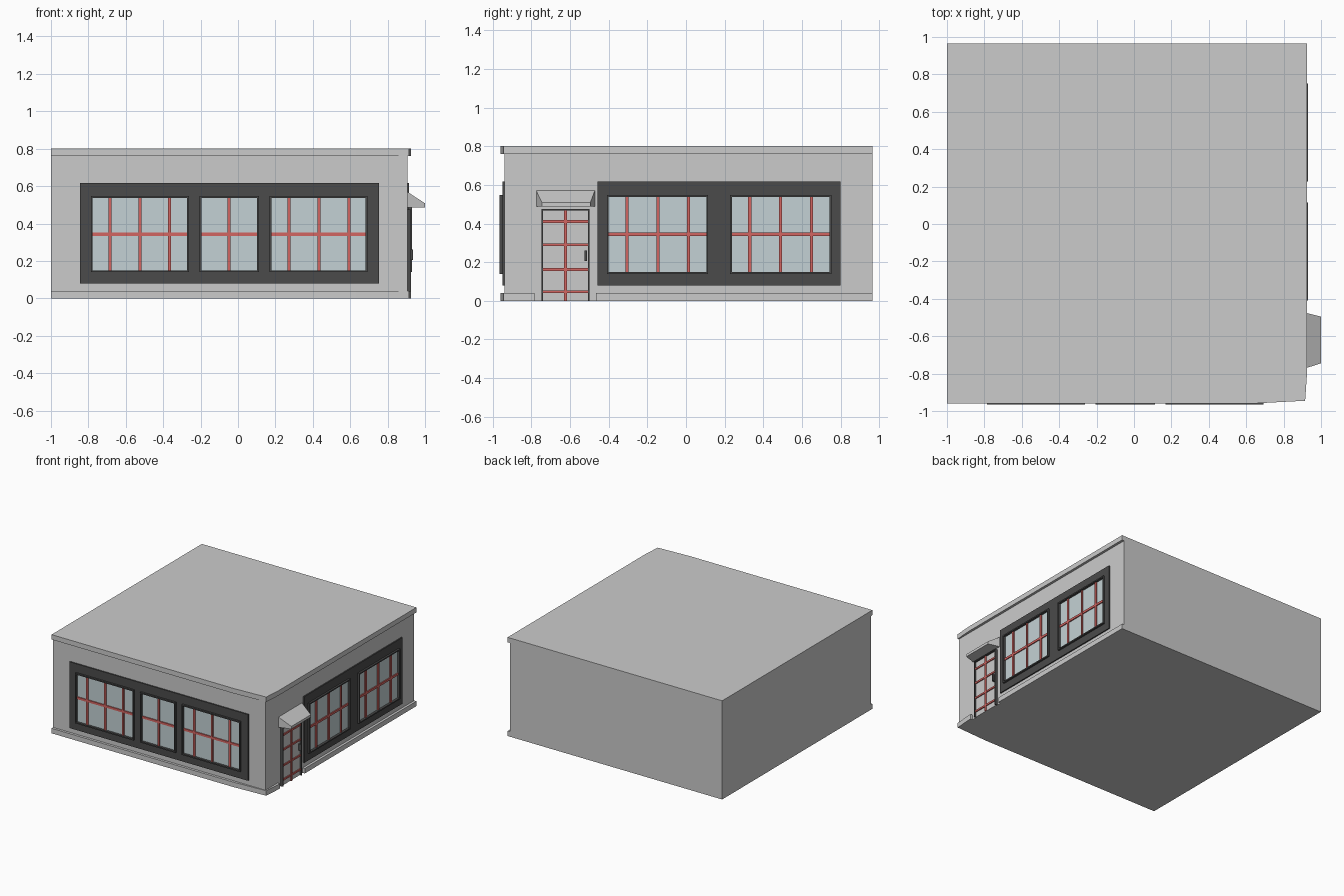
import bpy, bmesh
from mathutils import Vector

if "Cube" in bpy.data.objects:
    bpy.data.objects.remove(bpy.data.objects["Cube"])


def material(name, color):
    m = bpy.data.materials.new(name)
    m.diffuse_color = color
    m.use_nodes = True
    m.node_tree.nodes["Principled BSDF"].inputs["Base Color"].default_value = m.diffuse_color
    return m


DARK = material("dark_frame", (0.07, 0.07, 0.07, 1))
GLASS = material("window_glass", (0.55, 0.64, 0.66, 1))
RED = material("red_bars", (0.65, 0.13, 0.12, 1))


# Wall mapping: u runs along the wall, v is up, d is distance out from the wall
def front(u, v, d):
    return Vector((u, -0.94 - d, v))


def right(u, v, d):
    return Vector((0.905 + d, u, v))


def finish(name, bm, mat=None):
    bmesh.ops.remove_doubles(bm, verts=bm.verts, dist=1e-5)
    bmesh.ops.recalc_face_normals(bm, faces=bm.faces)
    me = bpy.data.meshes.new(name)
    bm.to_mesh(me)
    bm.free()
    ob = bpy.data.objects.new(name, me)
    bpy.context.collection.objects.link(ob)
    if mat:
        me.materials.append(mat)
    return ob


def panel(name, wall, rect, d0, d1, mat=None, holes=()):
    """Flat slab on a wall, rect = (u0, u1, v0, v1), with rectangular openings."""
    rects = [rect, *holes]
    us = sorted({r[i] for r in rects for i in (0, 1)})
    vs = sorted({r[i] for r in rects for i in (2, 3)})
    bm = bmesh.new()
    for a, b in zip(us, us[1:]):
        for c, e in zip(vs, vs[1:]):
            u, v = (a + b) / 2, (c + e) / 2
            if any(h[0] < u < h[1] and h[2] < v < h[3] for h in holes):
                continue
            bm.faces.new([bm.verts.new(wall(x, z, d0)) for x, z in ((a, c), (b, c), (b, e), (a, e))])
    bmesh.ops.remove_doubles(bm, verts=bm.verts, dist=1e-5)
    ext = bmesh.ops.extrude_face_region(bm, geom=bm.faces[:], use_keep_orig=True)
    shift = wall(0, 0, d1) - wall(0, 0, d0)
    bmesh.ops.translate(bm, vec=shift, verts=[g for g in ext["geom"] if isinstance(g, bmesh.types.BMVert)])
    return finish(name, bm, mat)


def inset(r, t):
    return (r[0] + t, r[1] - t, r[2] + t, r[3] - t)


# Building shell: plinth, wall and roof trim as stacked outlines
# The trim only steps out on the front and right, and the plinth stops at the door
wall_line = [(-1, .965), (-1, -.94), (.63, -.94), (.905, -.94), (.905, -.80), (.905, -.785),
             (.905, -.785), (.905, -.465), (.905, -.465), (.905, .965)]
roof_line = [(-1, .965), (-1, -.96), (.63, -.96), (.915, -.945), (.925, -.80), (.925, -.785),
             (.925, -.785), (.925, -.465), (.925, -.465), (.925, .965)]
base_line = [w if i in (6, 7) else r for i, (r, w) in enumerate(zip(roof_line, wall_line))]
bm = bmesh.new()
rings = []
for line, z in ((base_line, 0), (base_line, .04), (wall_line, .04),
                (wall_line, .76), (roof_line, .76), (roof_line, .8)):
    rings.append([bm.verts.new((x, y, z)) for x, y in line])
for lo, hi in zip(rings, rings[1:]):
    for i in range(len(lo)):
        j = (i + 1) % len(lo)
        bm.faces.new((lo[i], lo[j], hi[j], hi[i]))
bm.faces.new(rings[0][::-1])
bm.faces.new(rings[-1])
finish("building_shell", bm)


# Shop windows: dark surround, raised rim, glass and red glazing bars
def shop_window(name, wall, outer, v0, v1, panes):
    holes = [(a, b, v0, v1) for a, b, _ in panes]
    panel(name + "_surround", wall, outer, 0, .01, DARK, holes)
    for i, (hole, (a, b, bars)) in enumerate(zip(holes, panes), 1):
        inner = inset(hole, .01)
        panel(f"{name}_rim_{i}", wall, hole, 0, .025, DARK, [inner])
        panel(f"{name}_glass_{i}", wall, inner, 0, .006, GLASS)
        mid = (v0 + v1) / 2
        panel(f"{name}_rail_{i}", wall, (inner[0], inner[1], mid - .009, mid + .009), .006, .014, RED)
        for k, u in enumerate(bars, 1):
            panel(f"{name}_bar_{i}_{k}", wall, (u - .008, u + .008, inner[2], inner[3]), .006, .015, RED)


shop_window("front_window", front, (-.845, .755, .08, .617), .14, .547,
            [(-.787, -.262, (-.685, -.525, -.365)),
             (-.205, .112, (-.047,)),
             (.168, .693, (.273, .433, .593))])
shop_window("side_window", right, (-.457, .80, .08, .617), .14, .547,
            [(-.41, .115, (-.305, -.145, .013)),
             (.227, .752, (.33, .49, .65))])

# Door with frame, bars and handle
door = (-.747, -.50, 0, .475)
opening = (-.739, -.508, 0, .467)
panel("door_frame", right, door, 0, .02, DARK, [opening])
panel("door_leaf", right, opening, 0, .006)
panel("door_bar", right, (-.631, -.615, 0, .467), .006, .015, RED)
for k, z in enumerate((.047, .162, .29, .41), 1):
    panel(f"door_rail_{k}", right, (-.739, -.508, z - .007, z + .007), .006, .014, RED)
panel("door_handle", right, (-.525, -.513, .205, .26), .006, .03, DARK)

# Awning: wedge that narrows outward and ends in a thin lip
bm = bmesh.new()
ends = []
for back, lip in ((-.775, -.745), (-.472, -.495)):
    profile = ((back, .487, 0), (lip, .487, .095), (lip, .508, .095), (back, .57, 0))
    ends.append([bm.verts.new(right(*p)) for p in profile])
for i in range(4):
    j = (i + 1) % 4
    bm.faces.new((ends[0][i], ends[0][j], ends[1][j], ends[1][i]))
bm.faces.new(ends[0])
bm.faces.new(ends[1])
finish("door_awning", bm)
